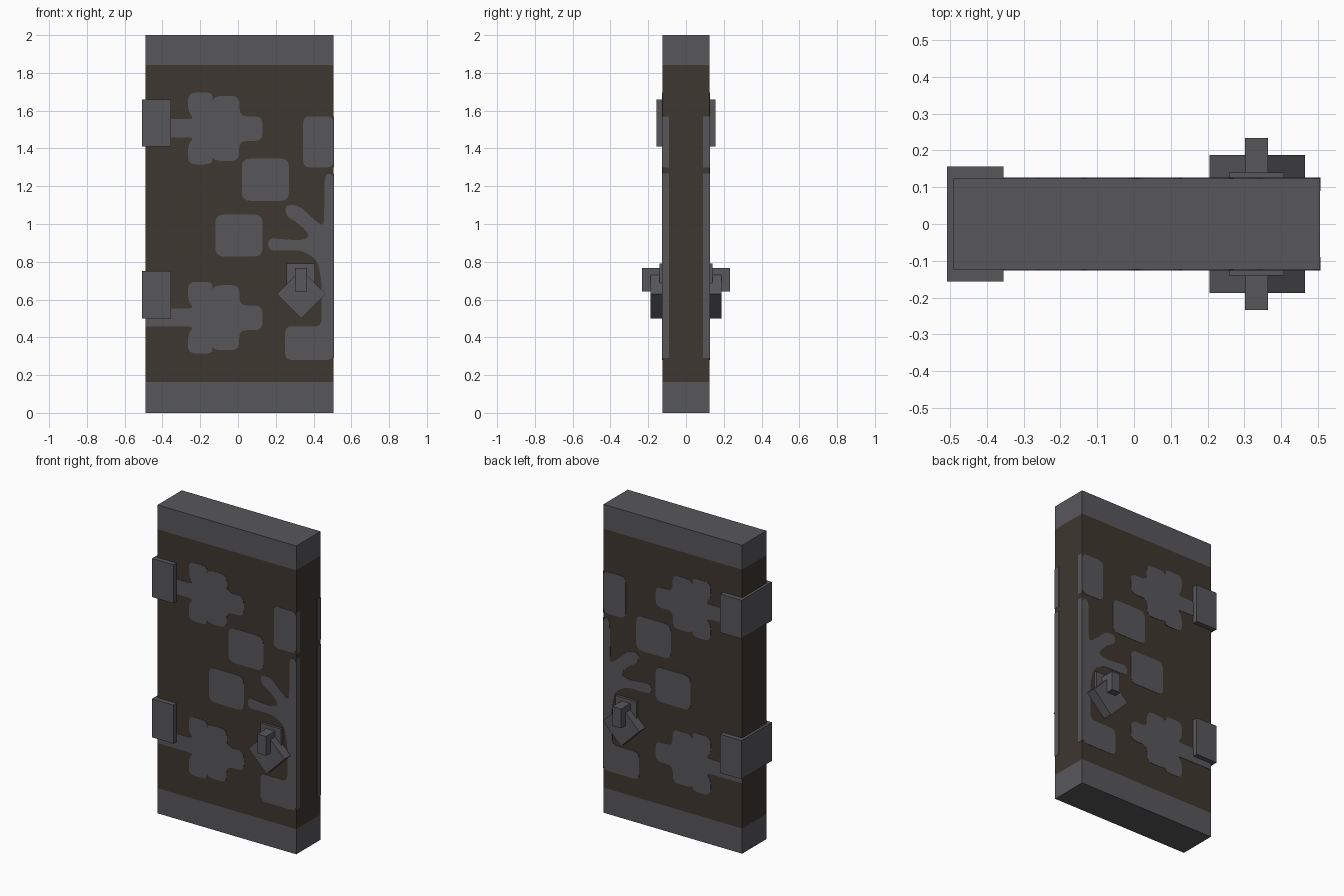
import bpy, bmesh, math
from mathutils import Vector, Matrix

if "Cube" in bpy.data.objects:
    bpy.data.objects.remove(bpy.data.objects["Cube"])

X0, X1, HALF, H = -0.49, 0.505, 0.124, 2.0
LIFT = 0.002  # how far painted plates stand proud


def material(name, rgb):
    m = bpy.data.materials.new(name)
    m.diffuse_color = (*rgb, 1)
    m.use_nodes = True
    m.node_tree.nodes["Principled BSDF"].inputs["Base Color"].default_value = m.diffuse_color
    return m


GREY = material("iron grey", (0.097, 0.095, 0.105))
BROWN = material("dark brown wood", (0.049, 0.038, 0.029))


def finish(name, bm, mats, mirror=False):
    bmesh.ops.recalc_face_normals(bm, faces=bm.faces)
    mesh = bpy.data.meshes.new(name)
    bm.to_mesh(mesh)
    bm.free()
    for m in mats:
        mesh.materials.append(m)
    ob = bpy.data.objects.new(name, mesh)
    bpy.context.collection.objects.link(ob)
    if mirror:  # repeat on the back
        mod = ob.modifiers.new("front and back", 'MIRROR')
        mod.use_axis = (False, True, False)
    return ob


def box_bm(lo, hi, turn=0.0):
    lo, hi = Vector(lo), Vector(hi)
    mat = (Matrix.Translation((lo + hi) / 2) @ Matrix.Rotation(turn, 4, 'Y')
           @ Matrix.Diagonal((*(hi - lo), 1)))
    bm = bmesh.new()
    bmesh.ops.create_cube(bm, size=1, matrix=mat)
    return bm


def box(name, lo, hi, turn=0.0, mirror=False):
    return finish(name, box_bm(lo, hi, turn), [GREY], mirror)


def rounded(points, r, steps=4):
    """Round each corner of an outline, leaving those on the slab edges sharp."""
    out = []
    pts = [Vector(p) for p in points]
    for i, p in enumerate(pts):
        a, b = pts[i - 1] - p, pts[(i + 1) % len(pts)] - p
        if p.x <= X0 or p.x >= X1:
            out.append(p)
            continue
        s = p + a.normalized() * min(r, a.length * 0.45)
        e = p + b.normalized() * min(r, b.length * 0.45)
        for k in range(steps + 1):
            t = k / steps
            out.append(s * (1 - t) ** 2 + p * 2 * t * (1 - t) + e * t * t)
    return out


def plate(name, points, r=0.035):
    """Thin painted shape on the front, mirrored to the back."""
    bm = bmesh.new()
    verts = [bm.verts.new((p.x, -HALF - LIFT, p.y)) for p in rounded(points, r)]
    face = bm.faces.new(verts)
    ext = bmesh.ops.extrude_face_region(bm, geom=[face], use_keep_orig=True)
    moved = [v for v in ext["geom"] if isinstance(v, bmesh.types.BMVert)]
    bmesh.ops.translate(bm, verts=moved, vec=(0, LIFT * 2, 0))
    return finish(name, bm, [GREY], True)


def rect(x0, x1, z0, z1):
    return [(x0, z0), (x1, z0), (x1, z1), (x0, z1)]


# Door slab with grey bands at both ends
bm = box_bm((X0, -HALF, 0), (X1, HALF, H))
for z in (0.163, 1.842):
    bmesh.ops.bisect_plane(bm, geom=bm.verts[:] + bm.edges[:] + bm.faces[:],
                           plane_co=(0, 0, z), plane_no=(0, 0, 1))
for f in bm.faces:
    f.material_index = 1 if 0.163 < f.calc_center_median().z < 1.842 else 0
finish("door_slab", bm, [GREY, BROWN])

# Hinges wrapping the left edge, each with a lobed strap ornament
for label, z0, mid in (("lower", 0.50, 0.504), ("upper", 1.41, 1.506)):
    box(label + "_hinge", (-0.508, -0.156, z0), (-0.354, 0.156, z0 + 0.25))
    outline = [(X0, -0.047), (-0.23, -0.047), (-0.265, -0.085), (-0.265, -0.19),
               (-0.136, -0.19), (-0.136, -0.15), (-0.12, -0.172), (0.006, -0.172),
               (0.006, -0.066), (0.13, -0.066), (0.13, 0.064), (0.008, 0.064),
               (0.008, 0.172), (-0.12, 0.172), (-0.136, 0.145), (-0.136, 0.19),
               (-0.265, 0.19), (-0.265, 0.09), (-0.23, 0.049), (X0, 0.049)]
    plate(label + "_strap_ornament", [(x, mid + z) for x, z in outline], 0.042)

# Square inlays
plate("upper_square_inlay", rect(0.02, 0.27, 1.123, 1.346), 0.045)
plate("middle_square_inlay", rect(-0.12, 0.13, 0.828, 1.05), 0.045)
plate("edge_square_inlay", rect(0.345, X1, 1.30, 1.57))

# Branching lock ornament along the right edge
plate("branch_ornament", [
    (X1, 1.265), (0.46, 1.265), (0.455, 0.995), (0.43, 1.0), (0.32, 1.10),
    (0.25, 1.10), (0.255, 1.04), (0.325, 1.0), (0.385, 0.935), (0.33, 0.912),
    (0.24, 0.92), (0.16, 0.925), (0.16, 0.86), (0.34, 0.86), (0.42, 0.81),
    (0.442, 0.70), (0.442, 0.458), (0.25, 0.458), (0.25, 0.28), (X1, 0.28)])

# The ornaments fold a little way round the right edge
for name, z0, z1 in (("branch_edge_strip", 0.29, 1.268), ("square_edge_strip", 1.30, 1.57)):
    box(name, (X1 - LIFT, -HALF - LIFT, z0), (X1 + LIFT, -0.09, z1), mirror=True)

# Handle: back plate, diamond rose and grip on both sides
box("handle_back_plate", (0.258, -0.140, 0.64), (0.408, -0.11, 0.792), mirror=True)
box("handle_diamond", (0.243, -0.187, 0.538), (0.427, -0.11, 0.722), math.pi / 4, True)
box("handle_grip", (0.302, -0.233, 0.643), (0.364, -0.11, 0.768), mirror=True)
